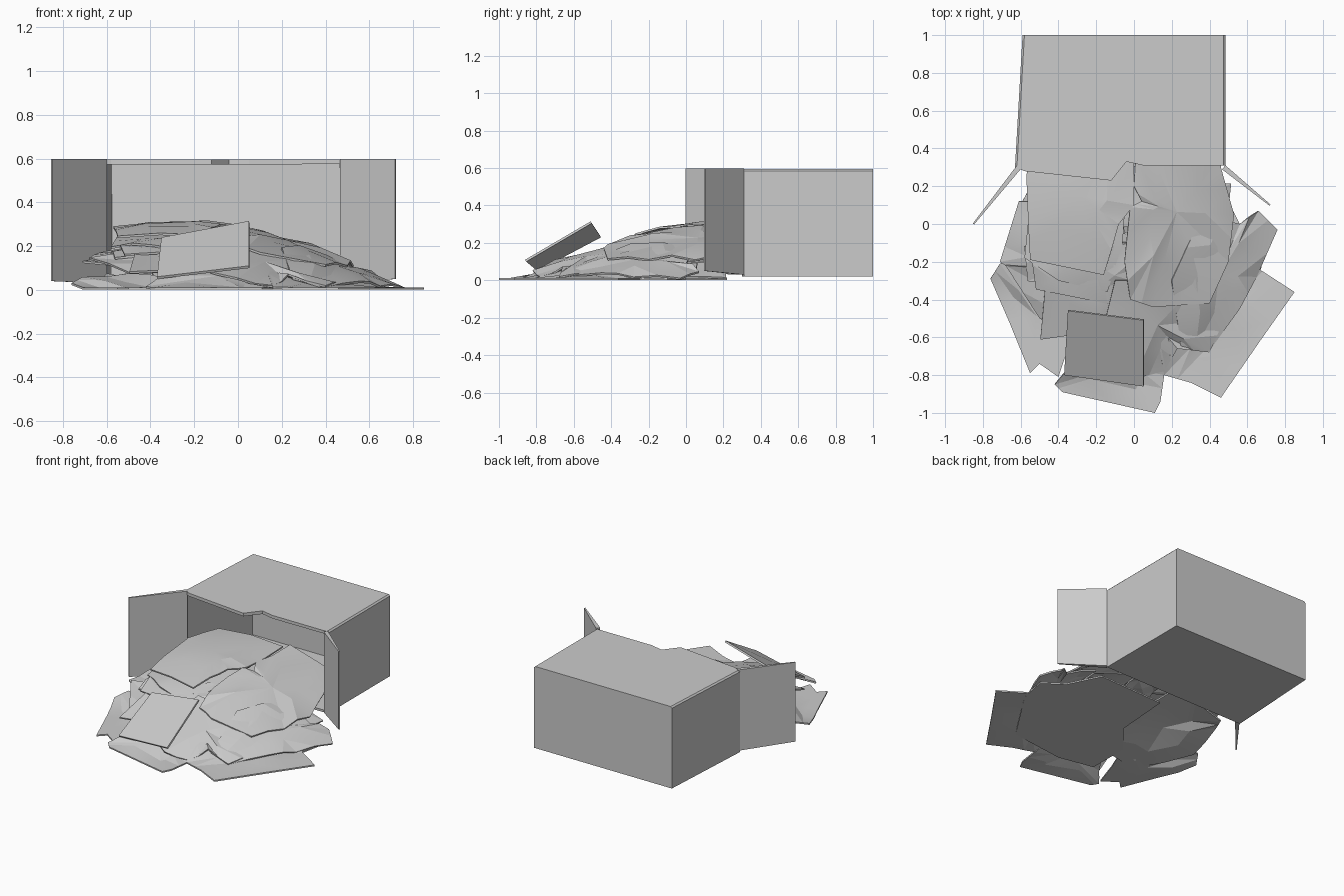
import bpy
import bmesh
import random
from mathutils import Vector

random.seed(4)

if "Cube" in bpy.data.objects:
    bpy.data.objects.remove(bpy.data.objects["Cube"], do_unlink=True)

# One plain grey for everything
grey = bpy.data.materials.new("plain grey")
grey.use_nodes = True
grey.diffuse_color = (0.6, 0.6, 0.6, 1)
grey.node_tree.nodes["Principled BSDF"].inputs["Base Color"].default_value = grey.diffuse_color


def finish(bm, name, thickness=0.0, smooth=False):
    """Turn a bmesh into an object, thickening open shells."""
    mesh = bpy.data.meshes.new(name)
    bm.to_mesh(mesh)
    bm.free()
    mesh.materials.append(grey)
    obj = bpy.data.objects.new(name, mesh)
    bpy.context.collection.objects.link(obj)
    bpy.ops.object.select_all(action="DESELECT")
    obj.select_set(True)
    bpy.context.view_layer.objects.active = obj
    if thickness:
        solid = obj.modifiers.new("thickness", "SOLIDIFY")
        solid.thickness = thickness
        solid.offset = -1
        bpy.ops.object.modifier_apply(modifier=solid.name)
    if smooth:
        bpy.ops.object.shade_smooth_by_angle(angle=0.2)


def heap_height(x, y):
    """Rounded mound, steeper on the left, highest just in front of the box."""
    dx = (x + 0.2) * (1.0 if x > -0.2 else 0.65)
    dy = min(y - 0.12, 0) / 1.12
    r = (dx * dx + dy * dy) ** 0.5
    return 0.315 * max(0, 1 - r ** 1.6)


def sheet(name, outline, drop=0.0, crumple=0.012, thickness=0.01):
    """A crumpled sheet draped over the mound, lowered by drop."""
    bm = bmesh.new()
    face = bm.faces.new([bm.verts.new((x, y, 0)) for x, y in outline])
    face.normal_update()
    if face.normal.z < 0:
        face.normal_flip()
    bmesh.ops.poke(bm, faces=bm.faces[:])
    bmesh.ops.subdivide_edges(bm, edges=bm.edges[:], cuts=1, use_grid_fill=True)
    bmesh.ops.triangulate(bm, faces=bm.faces[:])
    for v in bm.verts:
        z = heap_height(v.co.x, v.co.y) - drop + random.uniform(-crumple, crumple)
        v.co.z = max(thickness + 0.002, z)
    finish(bm, name, thickness, smooth=True)


# Box lying on its side, open at the front with a torn upper edge
BOTTOM, TOP = 0.02, 0.595
torn_edge = [(0.05, 0.31), (-0.04, 0.33), (-0.12, 0.23), (-0.58, 0.28)]
corners = [(-0.59, 1), (0.485, 1), (0.485, 0.31), (-0.63, 0.3)]
bm = bmesh.new()
low = [bm.verts.new((x, y, BOTTOM)) for x, y in corners]
high = [bm.verts.new((x, y, TOP)) for x, y in corners]
torn = [bm.verts.new((x, y, TOP)) for x, y in torn_edge]
bm.faces.new(low)
bm.faces.new((high[:3] + torn + high[3:])[::-1])
for a, b in ((0, 1), (1, 2), (3, 0)):
    bm.faces.new((low[b], low[a], high[a], high[b]))
bmesh.ops.recalc_face_normals(bm, faces=bm.faces[:])
back = max(bm.faces, key=lambda f: f.calc_center_median().y)
if back.normal.y < 0:
    bmesh.ops.reverse_faces(bm, faces=bm.faces[:])
# Soften the two long upper side edges
rim = [e for e in bm.edges if len(e.link_faces) == 2 and e.verts[0].co.z > 0.5
       and abs(e.verts[0].co.y - e.verts[1].co.y) > 0.5]
bmesh.ops.bevel(bm, geom=rim, offset=0.01, segments=1, affect="EDGES")
finish(bm, "box_body", 0.022)


def flap(name, hinge, tip, low_tip):
    """Side flap, thick at the hinge and thin at the tip."""
    hinge, tip = Vector(hinge), Vector(tip)
    along = (tip - hinge).normalized()
    side = Vector((-along.y, along.x)) * 0.014
    bm = bmesh.new()
    ends = ((hinge - side, BOTTOM + 0.01), (hinge + side, BOTTOM + 0.01),
            (tip - side * 0.3, low_tip), (tip + side * 0.3, low_tip))
    for p, base in ends:
        bm.verts.new((p.x, p.y, base))
        bm.verts.new((p.x, p.y, TOP + 0.004))
    bmesh.ops.convex_hull(bm, input=bm.verts[:])
    finish(bm, name)


flap("right_flap", (-0.61, 0.3), (-0.85, 0), 0.04)
flap("left_flap", (0.475, 0.3), (0.72, 0.1), 0.05)

# Lowest layer, flat on the ground to the left and raised to the right
sheet("left_ground_sheet", [(-0.08, -0.2), (-0.05, 0.2), (0.45, 0.22), (0.56, 0), (0.7, -0.1), (0.66, -0.3),
                            (0.4, -0.7), (0, -0.75), (-0.25, -0.7), (-0.25, -0.4)], 0.32, 0.002)
sheet("right_ground_sheet", [(-0.54, 0.22), (-0.6, 0.1), (-0.66, -0.2), (-0.45, -0.55), (-0.2, -0.5),
                             (-0.06, -0.2), (-0.1, 0.25)], 0.22, 0.02)
sheet("front_base_sheet", [(-0.42, -0.85), (-0.36, -0.78), (-0.2, -0.5), (0.1, -0.5), (0.16, -0.8),
                           (0.14, -0.94), (0.11, -1), (-0.38, -0.89)], 0.04, 0.008)
sheet("right_base_sheet", [(-0.76, -0.29), (-0.66, -0.52), (-0.55, -0.79), (-0.5, -0.74), (-0.4, -0.81),
                           (-0.28, -0.45), (-0.5, -0.2), (-0.71, -0.21)], 0.18)
sheet("left_base_sheet", [(0.68, -0.25), (0.85, -0.36), (0.66, -0.63), (0.46, -0.92), (0.3, -0.84),
                          (0.16, -0.8), (0.1, -0.45), (0.4, -0.1)], 0.04, 0.01)

# Middle layers
sheet("left_middle_sheet", [(0.36, 0.05), (0.56, 0), (0.66, 0.07), (0.76, -0.03), (0.65, -0.28),
                            (0.56, -0.45), (0.4, -0.67), (0.25, -0.66), (0.2, -0.3)], 0.012, 0.015)
sheet("front_middle_sheet", [(-0.1, -0.3), (0.35, -0.3), (0.48, -0.5), (0.4, -0.68), (0.23, -0.66),
                             (0.16, -0.78), (0, -0.82), (-0.2, -0.7)], 0.025, 0.014)
sheet("right_middle_sheet", [(-0.45, 0.12), (-0.61, 0.12), (-0.66, -0.04), (-0.71, -0.2), (-0.5, -0.34),
                             (-0.16, -0.38), (-0.1, -0.2)], 0.11, 0.015)
sheet("right_front_sheet", [(-0.68, -0.22), (-0.5, -0.5), (-0.38, -0.58), (-0.12, -0.5),
                            (-0.1, -0.36), (-0.4, -0.24)], 0.085, 0.014)
sheet("right_upper_sheet", [(-0.55, 0.12), (-0.58, -0.18), (-0.4, -0.3), (-0.14, -0.36),
                            (-0.06, -0.1), (-0.04, 0.2)], 0.045, 0.012)

# Loose scraps filling the layered edges of the heap
for i in range(18):
    x, y = random.uniform(-0.44, 0.32), random.uniform(-0.45, 0.1)
    w, d, lean = random.uniform(0.1, 0.2), random.uniform(0.08, 0.15), random.uniform(-0.06, 0.06)
    quad = [(x - w, y - d + lean), (x + w, y - d - lean), (x + w - lean, y + d), (x - w - lean, y + d + lean)]
    sheet("scrap", quad, 0.055 + 0.011 * (i % 12), 0.01)

# Upper sheets reaching back into the box
sheet("right_top_sheet", [(-0.57, 0.26), (-0.56, 0), (-0.55, -0.19), (-0.16, -0.27), (-0.12, -0.14),
                          (-0.08, 0), (0, 0.1), (0, 0.5), (-0.5, 0.5)], 0, 0.008)
sheet("left_top_sheet", [(-0.02, 0.09), (0.04, 0.12), (0, 0.2), (0.02, 0.55), (0.44, 0.55), (0.46, 0.3),
                         (0.53, 0.05), (0.5, -0.2), (0.4, -0.42), (0.1, -0.44), (-0.02, -0.4),
                         (-0.05, -0.2)], 0, 0.014)

# Stiff leaning sheet at the front
bm = bmesh.new()
bm.faces.new([bm.verts.new(c) for c in ((-0.37, -0.8, 0.06), (0.05, -0.86, 0.11),
                                        (0.05, -0.51, 0.315), (-0.35, -0.46, 0.24))])
finish(bm, "leaning_sheet", 0.012)
